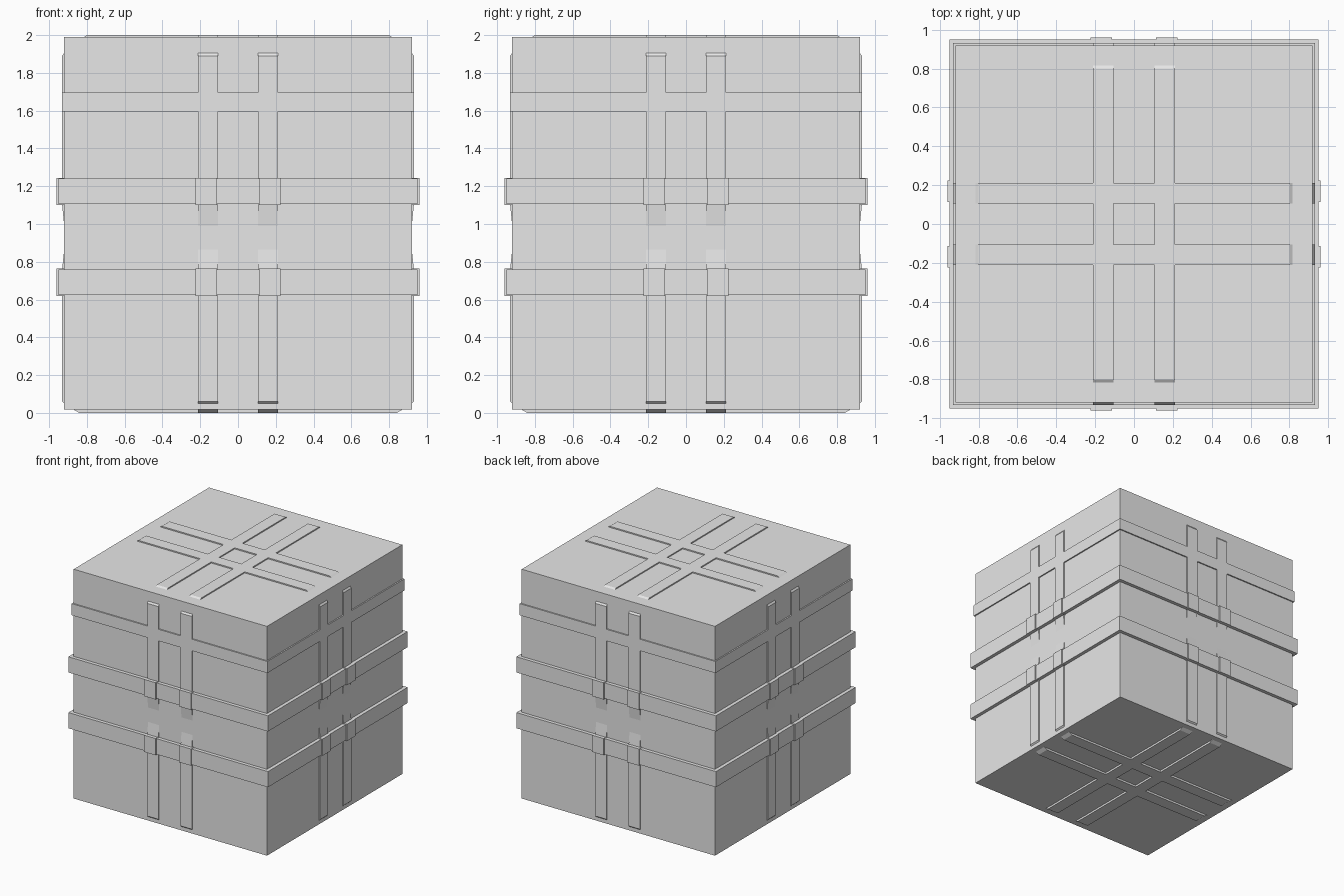
import bpy, bmesh, math
from mathutils import Matrix, Vector

if "Cube" in bpy.data.objects:
    bpy.data.objects.remove(bpy.data.objects["Cube"])

grey = bpy.data.materials.new("light_grey")
grey.diffuse_color = (0.8, 0.8, 0.8, 1)
grey.use_nodes = True
grey.node_tree.nodes["Principled BSDF"].inputs["Base Color"].default_value = grey.diffuse_color

HALF = 0.92            # half width of the crate body
Z0, Z1 = 0.017, 1.99   # body bottom and top


def finish(name, bm):
    bmesh.ops.recalc_face_normals(bm, faces=bm.faces)
    me = bpy.data.meshes.new(name)
    bm.to_mesh(me)
    bm.free()
    me.materials.append(grey)
    ob = bpy.data.objects.new(name, me)
    bpy.context.collection.objects.link(ob)
    return ob


def box(bm, x0, x1, y0, y1, z0, z1):
    m = Matrix.Translation(((x0 + x1) / 2, (y0 + y1) / 2, (z0 + z1) / 2)) \
        @ Matrix.Diagonal((x1 - x0, y1 - y0, z1 - z0, 1))
    bmesh.ops.create_cube(bm, size=1, matrix=m)


def strap(bm, profile, x0, x1, rot):
    """Extrude a (y, z) profile from x0 to x1, then turn it about z."""
    face = bm.faces.new([bm.verts.new((x0, y, z)) for y, z in profile])
    ext = bmesh.ops.extrude_face_region(bm, geom=[face])["geom"]
    new = [g for g in ext if isinstance(g, bmesh.types.BMVert)]
    bmesh.ops.translate(bm, verts=new, vec=Vector((x1 - x0, 0, 0)))
    bmesh.ops.rotate(bm, verts=list(face.verts) + new, cent=(0, 0, 0),
                     matrix=Matrix.Rotation(rot, 3, 'Z'))


# crate body
bm = bmesh.new()
box(bm, -HALF, HALF, -HALF, HALF, Z0, Z1)
finish("crate_body", bm)

# horizontal bands around the crate
for name, r, z0, z1 in (("upper_band", 0.931, 1.595, 1.695),
                        ("middle_band", 0.95, 1.105, 1.24),
                        ("lower_band", 0.95, 0.625, 0.76)):
    bm = bmesh.new()
    box(bm, -r, r, -r, r, z0, z1)
    finish(name, bm)

# vertical straps on the four sides, sinking into the body at mid height
side = [(-0.90, 0.05), (-HALF, 0.05), (-0.931, 0.06), (-0.931, 0.76),
        (-0.919, 0.875), (-0.919, 0.98), (-0.931, 1.10),
        (-0.931, 1.89), (-HALF, 1.905), (-0.90, 1.905)]
bm = bmesh.new()
for k in range(4):
    for x0, x1 in ((-0.212, -0.106), (0.106, 0.212)):
        strap(bm, side, x0, x1, k * math.pi / 2)
finish("side_straps", bm)

# raised loops where the straps pass under the two thick bands
bm = bmesh.new()
for k in range(4):
    for x0, x1 in ((-0.224, -0.112), (0.112, 0.224)):
        for z0, z1 in ((1.10, 1.244), (0.62, 0.764)):
            loop = [(-0.90, z0), (-0.96, z0), (-0.96, z1), (-0.90, z1)]
            strap(bm, loop, x0, x1, k * math.pi / 2)
finish("band_loops", bm)

# crossed straps on the lid and the base, with sloping ends
top = [(-0.815, 1.95), (-0.815, Z1), (-0.80, 2.0),
       (0.80, 2.0), (0.815, Z1), (0.815, 1.95)]
base = [(-0.87, 0.05), (-0.87, Z0), (-0.84, 0.0),
        (0.84, 0.0), (0.87, Z0), (0.87, 0.05)]
for name, prof in (("lid_straps", top), ("base_straps", base)):
    bm = bmesh.new()
    for rot in (0, math.pi / 2):
        for x0, x1 in ((-0.212, -0.106), (0.106, 0.212)):
            strap(bm, prof, x0, x1, rot)
    finish(name, bm)
